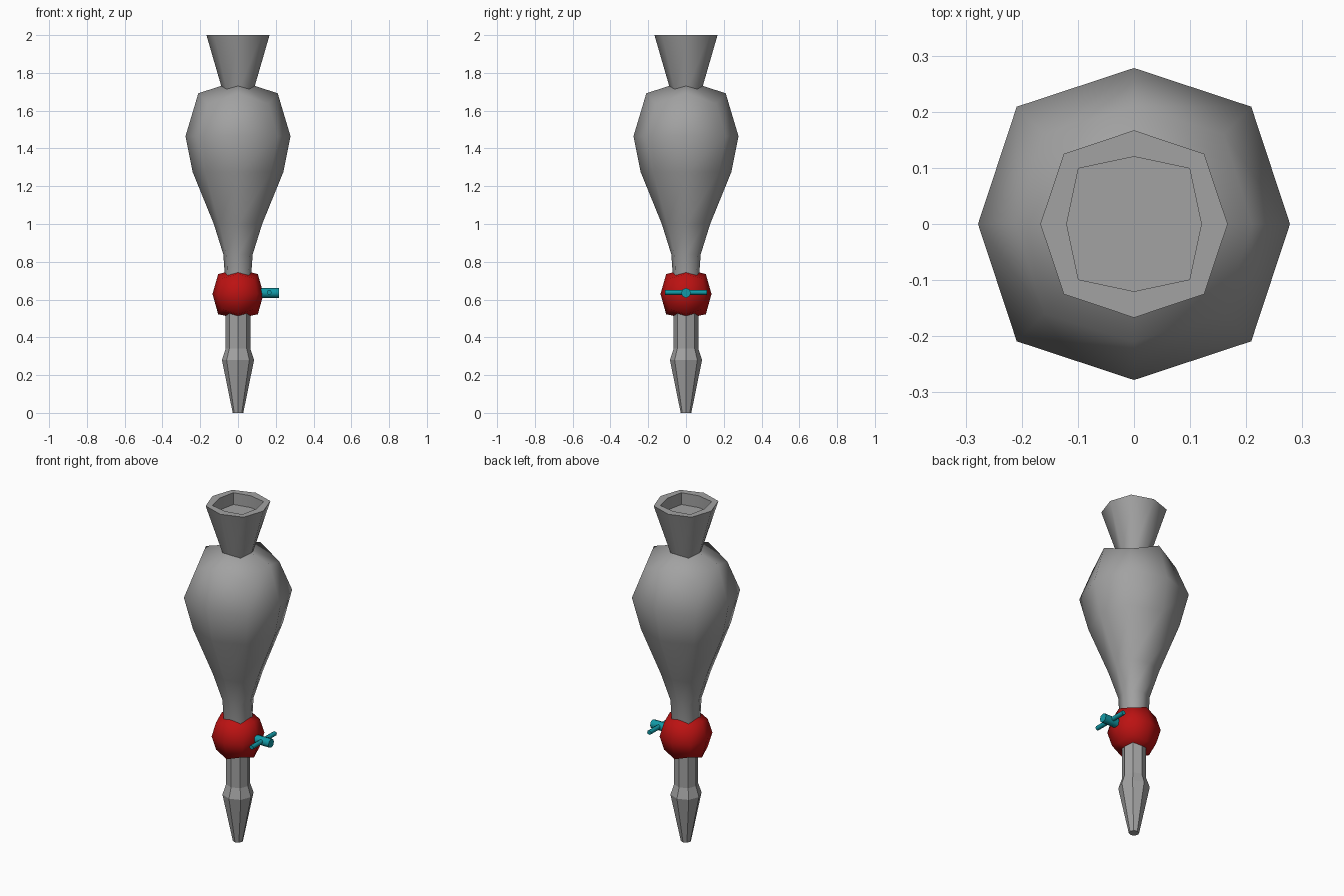
import bpy, bmesh, math

if "Cube" in bpy.data.objects:
    bpy.data.objects.remove(bpy.data.objects["Cube"])


def material(name, rgb):
    m = bpy.data.materials.new(name)
    m.diffuse_color = (*rgb, 1)
    m.use_nodes = True
    m.node_tree.nodes["Principled BSDF"].inputs["Base Color"].default_value = m.diffuse_color
    return m


GREY = material("grey_glass", (0.36, 0.36, 0.36))
RED = material("dark_red", (0.5, 0.006, 0.006))
TEAL = material("teal", (0.006, 0.32, 0.38))


def lathe8(name, rings, mat, smooth, top=None, bottom=None):
    """Eight-sided form. Ring = (z on axes, radius on axes, z on diagonals, diagonal x = y)."""
    bm = bmesh.new()
    loops = []
    for za, r, zd, c in rings:
        loop = []
        for k in range(8):
            a = k * math.pi / 4
            rad, z = (r, za) if k % 2 == 0 else (c * math.sqrt(2), zd)
            loop.append(bm.verts.new((rad * math.cos(a), rad * math.sin(a), z)))
        loops.append(loop)
    for lo, hi in zip(loops, loops[1:]):
        for k in range(8):
            n = (k + 1) % 8
            bm.faces.new((lo[k], lo[n], hi[n], hi[k]))
    # close ends with a pole, or with a flat cap
    for loop, pole in ((loops[0], bottom), (loops[-1], top)):
        if pole is None:
            bm.faces.new(loop)
        else:
            p = bm.verts.new((0, 0, pole))
            for k in range(8):
                bm.faces.new((loop[k], loop[(k + 1) % 8], p))
    bmesh.ops.recalc_face_normals(bm, faces=bm.faces)
    me = bpy.data.meshes.new(name)
    bm.to_mesh(me)
    bm.free()
    me.materials.append(mat)
    ob = bpy.data.objects.new(name, me)
    bpy.context.collection.objects.link(ob)
    if smooth:
        smooth_object(ob, smooth)
    return ob


def smooth_object(ob, degrees):
    bpy.ops.object.select_all(action='DESELECT')
    ob.select_set(True)
    bpy.context.view_layer.objects.active = ob
    bpy.ops.object.shade_smooth_by_angle(angle=math.radians(degrees))


def flat(z, r, c=None):
    return (z, r, z, r * 0.7071 if c is None else c)


# tapered tip, collar and stem
lathe8("stem", [flat(0, 0.028), flat(0.28, 0.085), flat(0.34, 0.065),
                flat(0.56, 0.065)], GREY, 0)

# valve ball
lathe8("valve_ball", [(0.522, 0.105, 0.548, 0.084), flat(0.63, 0.135, 0.102),
                      (0.735, 0.105, 0.712, 0.084)], RED, 80, top=0.76, bottom=0.50)

# pear-shaped vessel
lathe8("vessel", [flat(0.68, 0.066, 0.054), flat(0.84, 0.078, 0.06),
                  flat(1.0, 0.128, 0.097), flat(1.275, 0.24, 0.174),
                  flat(1.465, 0.278, 0.209), (1.692, 0.21, 1.636, 0.16)],
       GREY, 80, top=1.76)

# flared mouth with a shallow recess
lathe8("mouth", [flat(1.70, 0.08), flat(2.0, 0.167, 0.125),
                 flat(2.0, 0.12, 0.099), flat(1.93, 0.12, 0.099)], GREY, 50)


def rod(name, radius, length, sides, loc, rot):
    bpy.ops.mesh.primitive_cylinder_add(vertices=sides, radius=radius, depth=length,
                                        location=loc, rotation=rot)
    ob = bpy.context.object
    ob.name = name
    ob.data.materials.append(TEAL)
    smooth_object(ob, 50)


# tap handle: spindle and cross bar
rod("tap_spindle", 0.026, 0.12, 8, (0.158, 0, 0.635), (0, math.pi / 2, 0))
rod("tap_cross_bar", 0.013, 0.22, 8, (0.165, 0, 0.638), (math.pi / 2, 0, 0))
